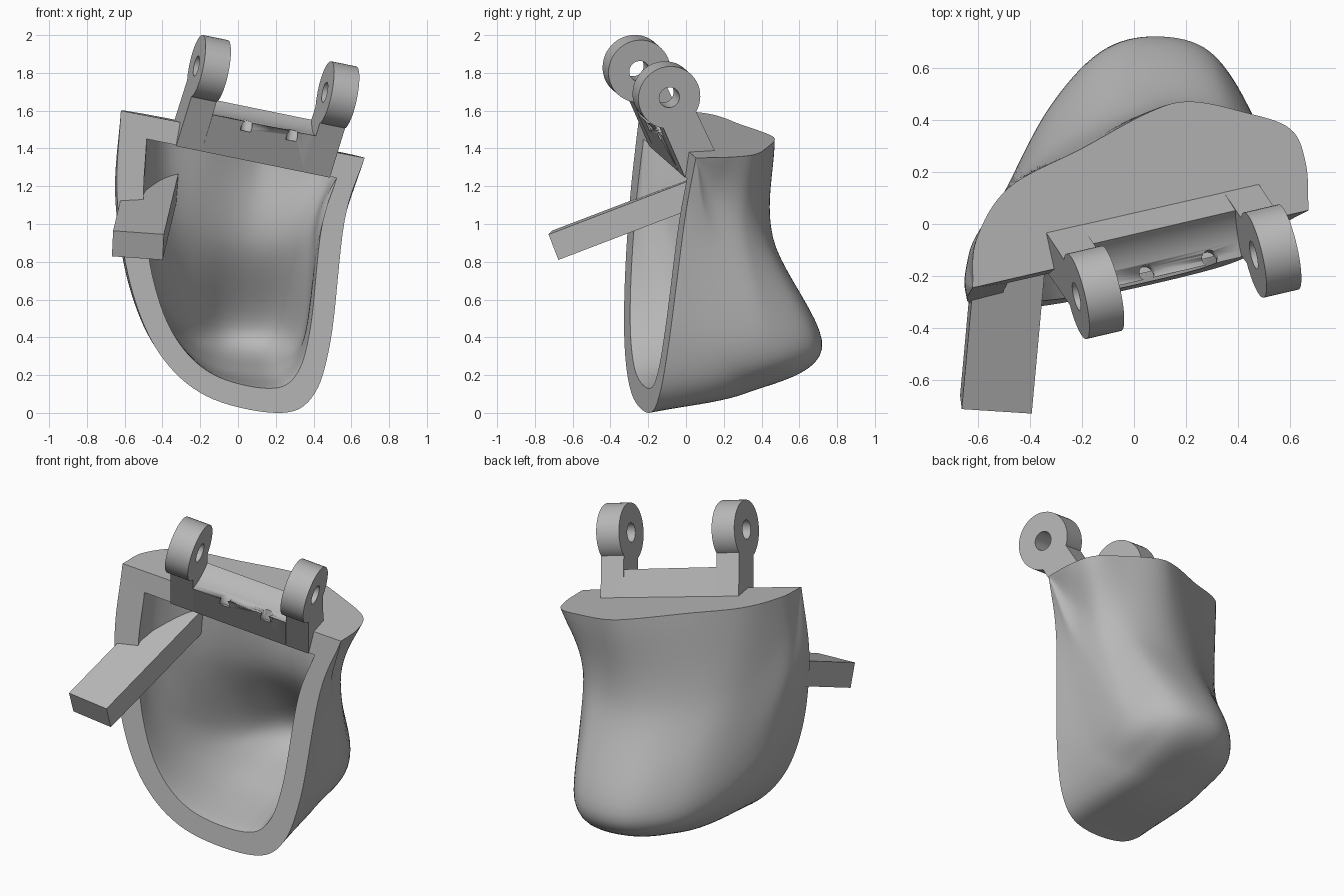
import bpy, bmesh, math
from mathutils import Vector, Matrix

if "Cube" in bpy.data.objects:
    bpy.data.objects.remove(bpy.data.objects["Cube"], do_unlink=True)

grey = bpy.data.materials.new("plain_grey")
grey.use_nodes = True
colour = (0.48, 0.48, 0.48, 1)
grey.diffuse_color = colour
grey.node_tree.nodes["Principled BSDF"].inputs["Base Color"].default_value = colour


def finish(bm, name, matrix=None, angle=20):
    bmesh.ops.remove_doubles(bm, verts=bm.verts, dist=0.0005)
    bmesh.ops.recalc_face_normals(bm, faces=bm.faces)
    mesh = bpy.data.meshes.new(name)
    bm.to_mesh(mesh)
    bm.free()
    if matrix:
        mesh.transform(matrix)
    mesh.materials.append(grey)
    obj = bpy.data.objects.new(name, mesh)
    bpy.context.collection.objects.link(obj)
    bpy.ops.object.select_all(action="DESELECT")
    obj.select_set(True)
    bpy.context.view_layer.objects.active = obj
    bpy.ops.object.shade_smooth_by_angle(angle=math.radians(angle))
    return obj


def spline(points, steps):
    """Smooth curve through the points."""
    pts = [Vector(p) for p in points]
    pts = [2 * pts[0] - pts[1]] + pts + [2 * pts[-1] - pts[-2]]
    out = []
    for a, b, c, d in zip(pts, pts[1:], pts[2:], pts[3:]):
        for i in range(steps):
            t = i / steps
            out.append(b + (c - a) * t / 2 + (2 * a - 5 * b + 4 * c - d) * t * t / 2
                       + (3 * b - a - 3 * c + d) * t ** 3 / 2)
    return out + [pts[-2]]


# Cup: sections fan from the flat top round the back to the open front rim
def rim_y(x, z):
    return -0.25 + 0.25 * x + 0.1 * z


def top_z(x, y):
    return 1.6 - 0.2 * (x + 0.62) + 0.02 * (y + 0.25)


left = (-0.62, rim_y(-0.62, 1.6), 1.6)
right = (0.67, rim_y(0.67, 1.35), 1.35)
top = [(-.605, -.06), (-.48, .14), (-.2, .29), (.06, .43), (.215, .47), (.42, .43), (.6, .365), (.66, .23)]
back = [(-.615, -.08, 1.35), (-.48, .13, 1.12), (-.29, .29, 1), (-.05, .42, .95),
        (.15, .46, .93), (.35, .42, .95), (.49, .31, 1), (.57, .15, 1.17)]
bulge = [(-.63, -.1, 1.12), (-.51, .1, .7), (-.33, .44, .42), (-.13, .66, .36),
         (.08, .72, .34), (.29, .66, .35), (.45, .42, .42), (.54, .13, .95)]
floor = [(-.65, -.21, 1.15), (-.58, -.1, .7), (-.43, .08, .36), (-.2, .25, .17),
         (.08, .32, .11), (.3, .28, .13), (.45, .14, .32), (.55, .06, .97)]
rim = [(-.64, 1.15), (-.57, .68), (-.42, .32), (-.17, .09), (.2, 0), (.39, .08), (.49, .38), (.565, 1.02)]
sections = [[(x, y, top_z(x, y)) for x, y in top], back, bulge, floor,
            [(x, rim_y(x, z), z) for x, z in rim]]
curves = [spline([left] + s + [right], 8) for s in sections]
outer = [spline(column, 10) for column in zip(*curves)]


def inset(p):
    """Inner wall: shrink toward the middle of the rim plane."""
    depth = p.y - rim_y(p.x, p.z)
    x, z = p.x * 0.78, p.z * 0.825 + 0.13
    return Vector((x, rim_y(x, z) + depth - 0.15 * depth / (abs(depth) + 0.25), z))


inner = [[inset(p) for p in column] for column in outer]
bm = bmesh.new()
rims = []
for wall in (outer, inner):
    grid = [[bm.verts.new(p) for p in column] for column in wall]
    for a, b in zip(grid, grid[1:]):
        for i in range(len(a) - 1):
            bm.faces.new((a[i], b[i], b[i + 1], a[i + 1]))
    bm.faces.new([column[0] for column in grid[1:-1]] + [grid[-1][-1], grid[0][-1]])
    bm.faces.new((grid[0][-1], grid[0][0], grid[1][0]))
    bm.faces.new((grid[-1][-1], grid[-1][0], grid[-2][0]))
    rims.append([column[-1] for column in grid])
n = len(rims[0])
for i in range(n):
    j = (i + 1) % n
    bm.faces.new((rims[0][i], rims[0][j], rims[1][j], rims[1][i]))
bmesh.ops.dissolve_degenerate(bm, dist=0.0005, edges=bm.edges)
finish(bm, "cup", angle=40)

# Hinge frame: local x along the pin, y to the back, z up
pin = Vector((0.952, 0.222, -0.195)).normalized()
rear = Vector((-0.241, 0.966, -0.097))
rear = (rear - pin * rear.dot(pin)).normalized()
up = pin.cross(rear)
hinge = Matrix.Translation((0.186, -0.183, 1.753)) @ Matrix((pin, rear, up)).transposed().to_4x4()


def prism(name, outline, x0, x1):
    bm = bmesh.new()
    ends = [[bm.verts.new((x, y, z)) for y, z in outline] for x in (x0, x1)]
    for end in ends:
        bm.faces.new(end)
    for i in range(len(outline)):
        j = (i + 1) % len(outline)
        bm.faces.new((ends[0][i], ends[0][j], ends[1][j], ends[1][i]))
    return finish(bm, name, hinge)


def knuckle(name, x0, x1, radius, bore, sides=48):
    bm = bmesh.new()
    loops = []
    for x, r in ((x0, radius), (x1, radius), (x1, bore), (x0, bore)):
        angles = [math.tau * i / sides for i in range(sides)]
        loops.append([bm.verts.new((x, r * math.cos(a), r * math.sin(a))) for a in angles])
    for k in range(4):
        a, b = loops[k], loops[(k + 1) % 4]
        for i in range(sides):
            j = (i + 1) % sides
            bm.faces.new((a[i], a[j], b[j], b[i]))
    return finish(bm, name, hinge)


foot = [(0.3, -0.28), (0.3, -0.36), (0.147, -0.42)]
half, inside = 0.426, 0.286
for side, x0, x1 in (("right", -half, -inside), ("left", inside, half)):
    knuckle(side + "_knuckle", x0, x1, 0.168, 0.055)
    prism(side + "_hinge_arm", foot + [(-0.01, -0.165), (0.155, -0.06)], x0, x1)

# Hinge block with a curved trough and two screw holes
arc = [(0.235 * math.sin(a), -0.235 * math.cos(a))
       for a in (math.radians(6.5 + 5 * i) for i in range(11))]
block = prism("hinge_block", foot + arc, -inside, inside)
for x in (-0.09, 0.162):
    bm = bmesh.new()
    bmesh.ops.create_cone(bm, cap_ends=True, segments=24, radius1=0.03, radius2=0.03, depth=0.3,
                          matrix=Matrix.Translation((x, 0.05, -0.13)))
    cutter = finish(bm, "screw_hole_cutter", hinge)
    cutter.hide_render = True
    cutter.hide_set(True)
    cutter.display_type = "WIRE"
    hole = block.modifiers.new("screw_hole", "BOOLEAN")
    hole.operation = "DIFFERENCE"
    hole.solver = "EXACT"
    hole.object = cutter

# Lever: flat bar running from the inner wall out past the rim, its inner end cut slanting
along = Vector((0.085, 0.93, 0.355)).normalized()
across = Vector((1, -0.06, -0.07))
across = (across - along * across.dot(along)).normalized()
lever_frame = (Matrix.Translation((-0.53, -0.693, 0.887))
               @ Matrix((across, along, across.cross(along))).transposed().to_4x4())
bm = bmesh.new()
bmesh.ops.create_cube(bm, size=1, matrix=Matrix.Diagonal((0.27, 1, 0.145, 1)))
for v in bm.verts:
    if v.co.y < 0:
        v.co.y = 0
    else:
        v.co.y = 0.55 if v.co.x < 0 else 0.93
finish(bm, "lever", lever_frame)
